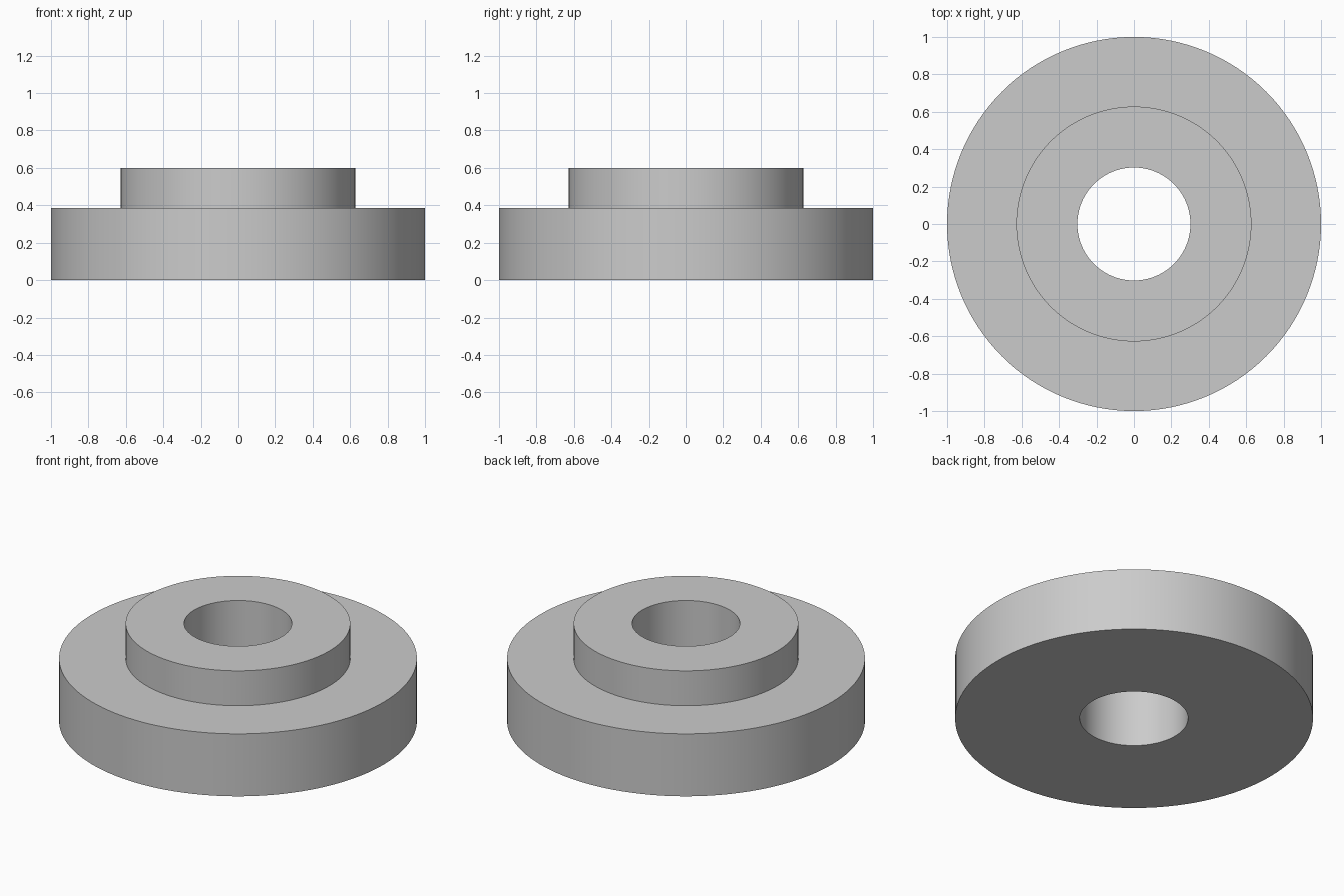
import bpy
import bmesh
from math import cos, sin, tau, radians

SEGMENTS = 128

cube = bpy.data.objects.get("Cube")
if cube:
    bpy.data.objects.remove(cube, do_unlink=True)

# Plain grey material
grey = bpy.data.materials.new("plain grey")
grey.use_nodes = True
colour = (0.6, 0.6, 0.6, 1)
grey.diffuse_color = colour
grey.node_tree.nodes["Principled BSDF"].inputs["Base Color"].default_value = colour


def lathe(name, profile):
    """Revolve a closed (radius, height) profile around z."""
    bm = bmesh.new()
    rings = []
    for i in range(SEGMENTS):
        a = tau * i / SEGMENTS
        rings.append([bm.verts.new((r * cos(a), r * sin(a), z)) for r, z in profile])
    for i, ring in enumerate(rings):
        following = rings[(i + 1) % SEGMENTS]
        for j in range(len(profile)):
            k = (j + 1) % len(profile)
            bm.faces.new((ring[j], following[j], following[k], ring[k]))
    bmesh.ops.recalc_face_normals(bm, faces=bm.faces)
    mesh = bpy.data.meshes.new(name)
    bm.to_mesh(mesh)
    bm.free()
    mesh.materials.append(grey)
    obj = bpy.data.objects.new(name, mesh)
    bpy.context.collection.objects.link(obj)
    return obj


# Wide flange with a raised collar and a through bore
bore, collar, flange = 0.302, 0.628, 1.0
step, top = 0.385, 0.6
bushing = lathe("flanged_bushing", [
    (bore, 0), (flange, 0), (flange, step),
    (collar, step), (collar, top), (bore, top),
])

# Smooth round walls, sharp rims
bpy.ops.object.select_all(action='DESELECT')
bushing.select_set(True)
bpy.context.view_layer.objects.active = bushing
bpy.ops.object.shade_smooth_by_angle(angle=radians(30))
